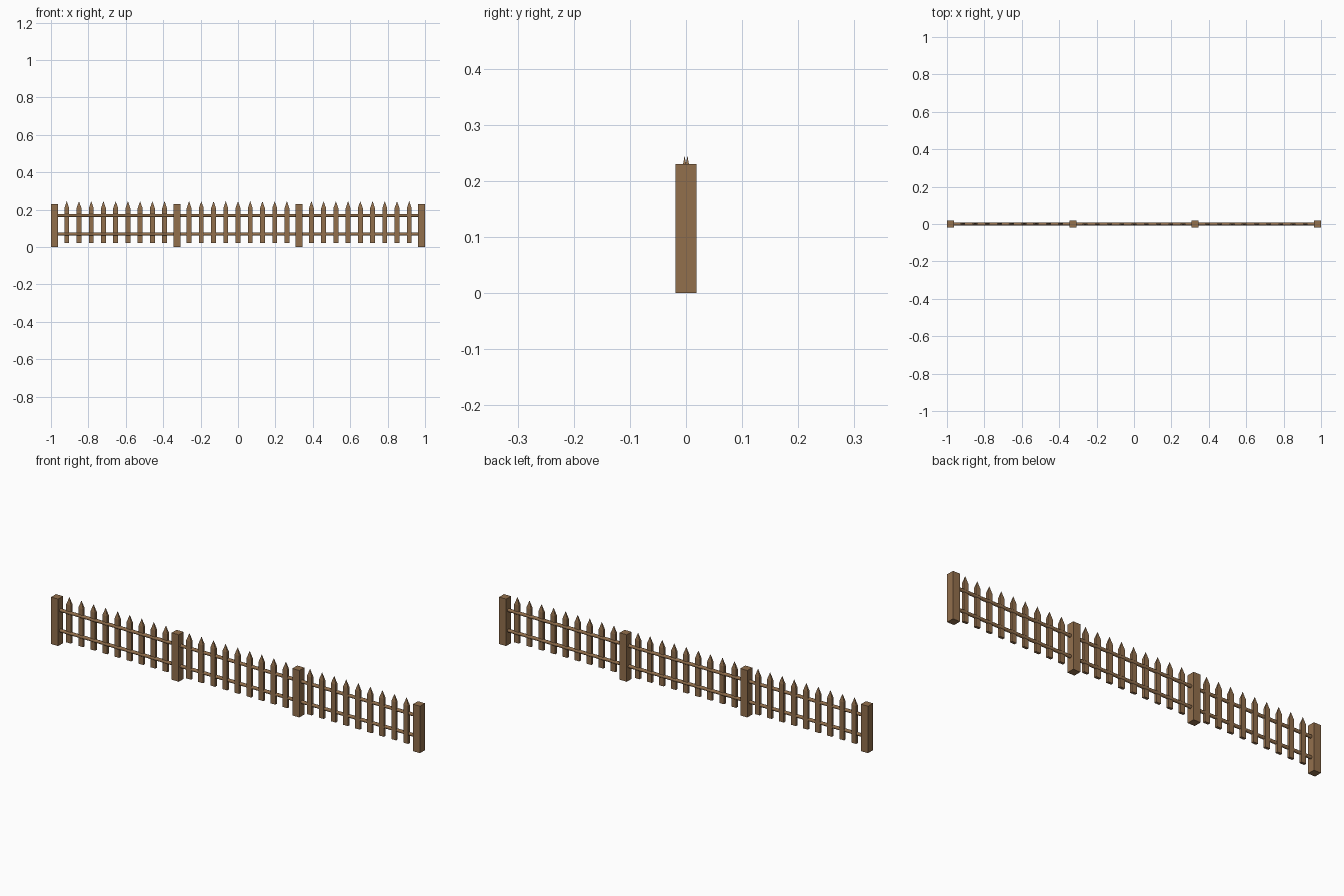
import bpy, bmesh, math
from mathutils import Matrix

if "Cube" in bpy.data.objects:
    bpy.data.objects.remove(bpy.data.objects["Cube"])

wood = bpy.data.materials.new("brown wood")
wood.diffuse_color = (0.29, 0.16, 0.073, 1)
wood.use_nodes = True
wood.node_tree.nodes["Principled BSDF"].inputs["Base Color"].default_value = wood.diffuse_color

PITCH = 0.654            # distance between posts
POSTS = [PITCH * (i - 1.5) for i in range(4)]
POST_W, POST_H = 0.038, 0.23


def finish(bm, name):
    bmesh.ops.recalc_face_normals(bm, faces=bm.faces)
    mesh = bpy.data.meshes.new(name)
    bm.to_mesh(mesh)
    bm.free()
    mesh.materials.append(wood)
    obj = bpy.data.objects.new(name, mesh)
    bpy.context.collection.objects.link(obj)
    return obj


def box(bm, w, d, z0, z1):
    m = Matrix.Translation((0, 0, (z0 + z1) / 2)) @ Matrix.Diagonal((w, d, z1 - z0, 1))
    bmesh.ops.create_cube(bm, size=1, matrix=m)


# square posts
for i, x in enumerate(POSTS):
    bm = bmesh.new()
    box(bm, POST_W, POST_W, 0, POST_H)
    finish(bm, f"post_{i + 1}").location.x = x


def picket(name, x, y):
    # flat board with a pyramid point
    bm = bmesh.new()
    box(bm, 0.026, 0.013, 0.022, 0.208)
    bm.faces.ensure_lookup_table()
    top = max(bm.faces, key=lambda f: f.calc_center_median().z)
    bmesh.ops.poke(bm, faces=[top])
    apex = [v for v in bm.verts if abs(v.co.x) < 1e-5][0]
    apex.co.z = 0.245
    finish(bm, name).location = (x, y, 0)


def rail(name, x, z):
    # round rail running from post to post
    bm = bmesh.new()
    bmesh.ops.create_cone(bm, cap_ends=True, segments=12, radius1=0.008, radius2=0.008,
                          depth=PITCH - 0.02, matrix=Matrix.Rotation(math.pi / 2, 4, 'Y'))
    obj = finish(bm, name)
    obj.location = (x, 0, z)
    for p in obj.data.polygons:
        p.use_smooth = len(p.vertices) == 4


# three panels; the left one is turned around
for s in range(3):
    side = 1 if s == 0 else -1
    for k in range(1, 10):
        picket(f"picket_{s + 1}_{k}", POSTS[s] + PITCH * k / 10, side * 0.0025)
    mid = POSTS[s] + PITCH / 2
    rail(f"lower_rail_{s + 1}", mid, 0.069)
    rail(f"upper_rail_{s + 1}", mid, 0.169)
